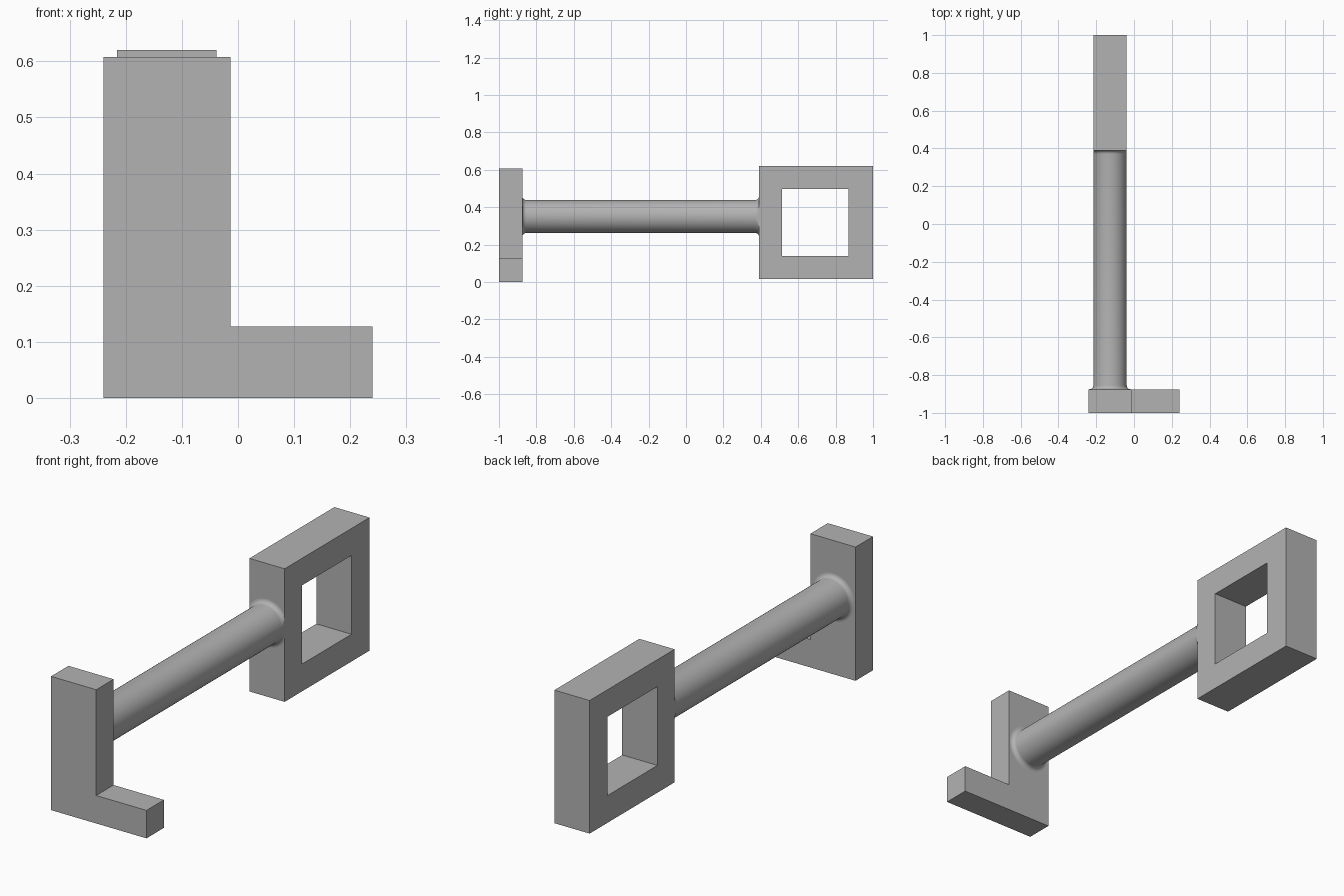
import bpy
import bmesh
import math

cube = bpy.data.objects.get("Cube")
if cube:
    bpy.data.objects.remove(cube, do_unlink=True)

# One plain grey for the whole model
GREY = (0.45, 0.45, 0.45, 1)
grey = bpy.data.materials.new("plain grey")
grey.use_nodes = True
grey.diffuse_color = GREY
grey.node_tree.nodes["Principled BSDF"].inputs["Base Color"].default_value = GREY

AXIS_X, AXIS_Z = -0.127, 0.35
RADIUS, FILLET = 0.0885, 0.02
PLATE_BACK, FRAME_FRONT = -0.875, 0.39


def finish(name, bm):
    bmesh.ops.recalc_face_normals(bm, faces=bm.faces)
    mesh = bpy.data.meshes.new(name)
    bm.to_mesh(mesh)
    bm.free()
    mesh.materials.append(grey)
    obj = bpy.data.objects.new(name, mesh)
    bpy.context.collection.objects.link(obj)
    return obj


# L-shaped bit: one profile extruded backwards
bm = bmesh.new()
outline = [(-0.24, 0), (0.24, 0), (0.24, 0.127), (-0.013, 0.127),
           (-0.013, 0.608), (-0.24, 0.608)]
face = bm.faces.new([bm.verts.new((x, -1, z)) for x, z in outline])
side = bmesh.ops.extrude_face_region(bm, geom=[face])
bmesh.ops.translate(bm, vec=(0, PLATE_BACK + 1, 0),
                    verts=[v for v in side["geom"] if isinstance(v, bmesh.types.BMVert)])
finish("l_shaped_bit", bm)

# Square handle: outer and inner loops on both sides, bridged into a ring
bm = bmesh.new()


def rectangle(x, y0, y1, z0, z1):
    return [bm.verts.new((x, y, z)) for y, z in ((y0, z0), (y1, z0), (y1, z1), (y0, z1))]


loops = []
for x in (AXIS_X - RADIUS, AXIS_X + RADIUS):
    outer = rectangle(x, FRAME_FRONT, 1, 0.015, 0.62)
    inner = rectangle(x, 0.513, 0.87, 0.139, 0.497)
    loops += [outer, inner] if not loops else [inner, outer]
for a, b in zip(loops, loops[1:] + loops[:1]):
    for i in range(4):
        j = (i + 1) % 4
        bm.faces.new((a[i], a[j], b[j], b[i]))
finish("square_handle", bm)

# Round shaft with concave fillets; the handle end is trimmed to the handle width
STEPS, SIDES = 6, 64
flare = []
for i in range(STEPS + 1):
    t = math.pi / 2 * i / STEPS
    flare.append((FILLET * (1 - math.sin(t)), FILLET * (1 - math.cos(t))))
profile = [(PLATE_BACK + d, RADIUS + r) for d, r in reversed(flare)]
profile = sorted(profile) + [(FRAME_FRONT - d, RADIUS + r) for d, r in flare]
bm = bmesh.new()
rings = []
for y, r in profile:
    ring = []
    for k in range(SIDES):
        a = math.tau * k / SIDES
        x = r * math.cos(a)
        if y > 0:
            x = max(-RADIUS, min(RADIUS, x))
        ring.append(bm.verts.new((AXIS_X + x, y, AXIS_Z + r * math.sin(a))))
    rings.append(ring)
for a, b in zip(rings, rings[1:]):
    for i in range(SIDES):
        j = (i + 1) % SIDES
        bm.faces.new((a[i], a[j], b[j], b[i]))
shaft = finish("round_shaft", bm)
bpy.context.view_layer.objects.active = shaft
shaft.select_set(True)
bpy.ops.object.shade_smooth_by_angle(angle=math.radians(40))
